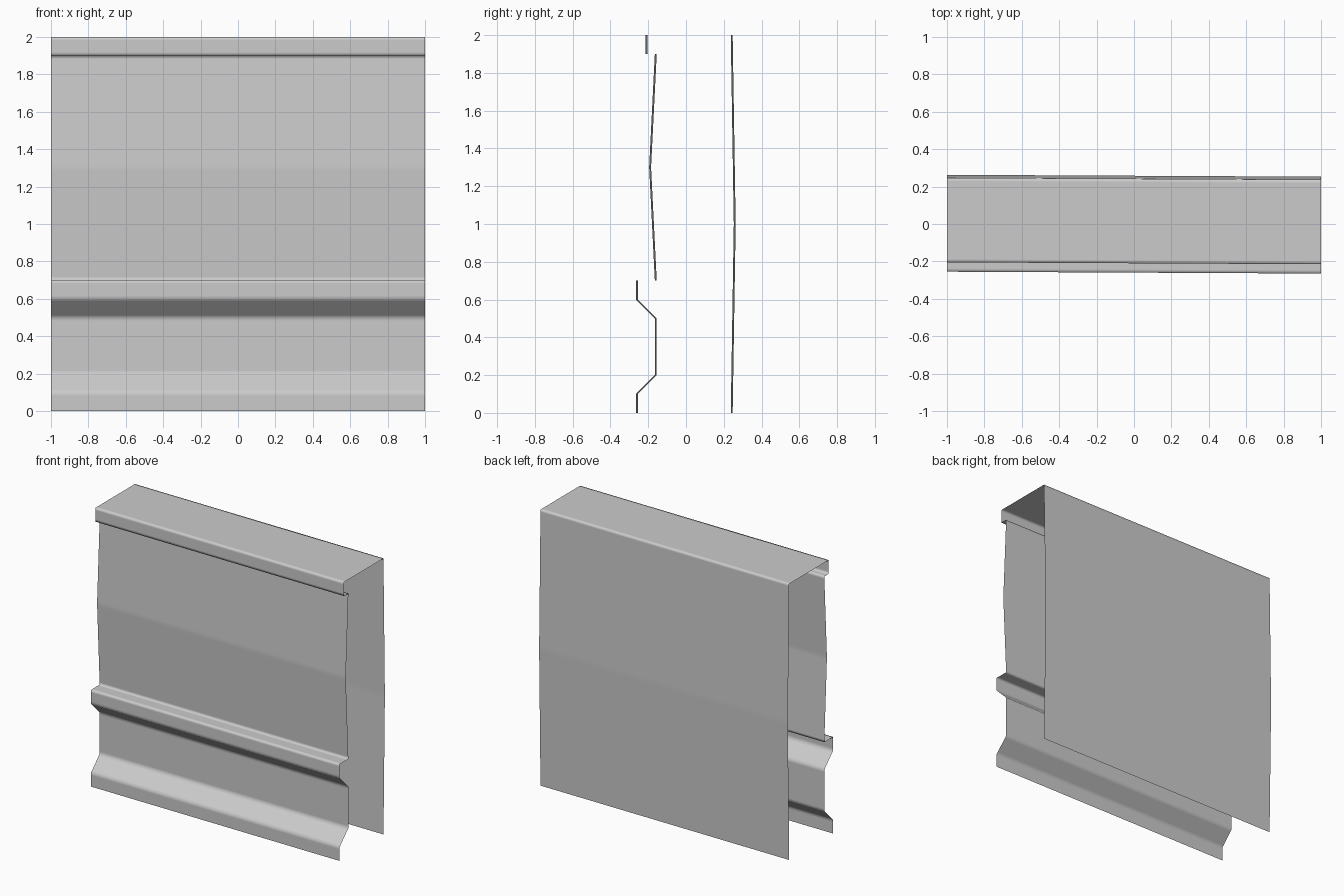
import bpy
import bmesh
from mathutils import Vector

cube = bpy.data.objects.get("Cube")
if cube:
    bpy.data.objects.remove(cube, do_unlink=True)

# Plain grey sheet material
grey = bpy.data.materials.new("sheet grey")
grey.use_nodes = True
colour = (0.6, 0.6, 0.6, 1)
grey.diffuse_color = colour
grey.node_tree.nodes["Principled BSDF"].inputs["Base Color"].default_value = colour

# Cross-section (y, z): foot of the front, up, over the top, down the back
PROFILE = [
    (-0.26, 0), (-0.26, 0.1), (-0.16, 0.2), (-0.16, 0.5),       # plinth
    (-0.26, 0.6), (-0.26, 0.7), (-0.16, 0.7),                   # rail
    (-0.19, 1.3), (-0.16, 1.9),                                 # bowed panel
    (-0.21, 1.9), (-0.21, 2), (0.242, 2),                       # cap
    (0.258, 1), (0.242, 0),                                     # back
]
SUPPORT = 0.018   # distance of the loops that tighten each bend
SKEW = 0.005      # slight twist of the run along x


def with_support_loops(profile):
    """Add a point close to each end of every segment."""
    points = [Vector(p) for p in profile]
    result = [points[0]]
    for a, b in zip(points, points[1:]):
        step = (b - a).normalized() * SUPPORT
        result += [a + step, b - step, b]
    return result


# Sweep the section across the width as a thin open sheet
bm = bmesh.new()
rows = [[bm.verts.new((x, p.x - SKEW * x, p.y)) for x in (-1, 1)]
        for p in with_support_loops(PROFILE)]
for low, high in zip(rows, rows[1:]):
    face = bm.faces.new((low[0], low[1], high[1], high[0]))
    face.smooth = True

mesh = bpy.data.meshes.new("wall_section")
bm.to_mesh(mesh)
bm.free()
mesh.materials.append(grey)
wall = bpy.data.objects.new("wall_section", mesh)
bpy.context.collection.objects.link(wall)
